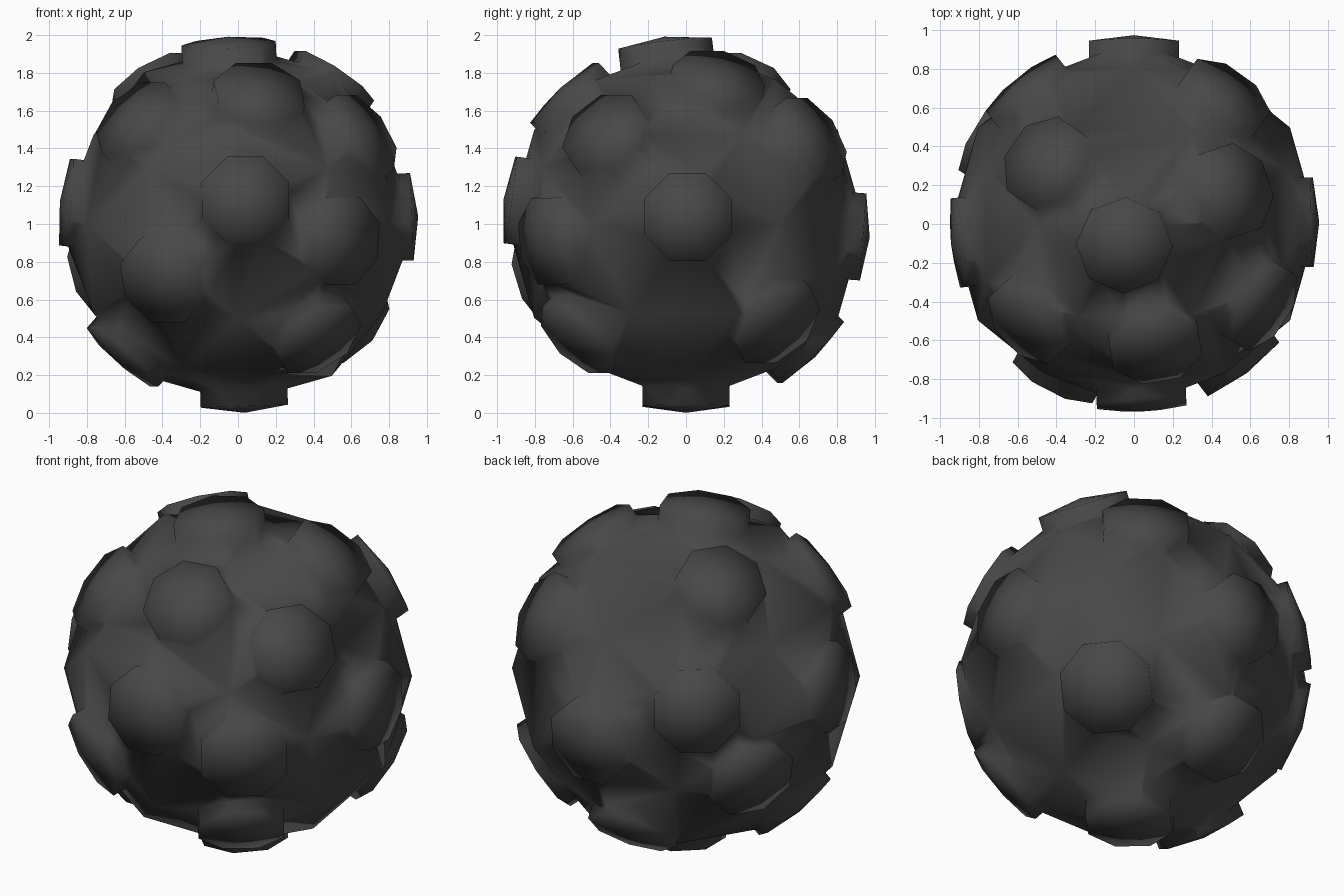
import bpy, bmesh, math
from itertools import product
from mathutils import Vector, Matrix

if "Cube" in bpy.data.objects:
    bpy.data.objects.remove(bpy.data.objects["Cube"])

mat = bpy.data.materials.new("dark grey")
mat.diffuse_color = (0.065, 0.065, 0.065, 1)
mat.use_nodes = True
mat.node_tree.nodes["Principled BSDF"].inputs["Base Color"].default_value = mat.diffuse_color
CENTRE = Vector((0, 0, 1))


def finish(bm, name, collection):
    me = bpy.data.meshes.new(name)
    bm.to_mesh(me)
    bm.free()
    me.materials.append(mat)
    ob = bpy.data.objects.new(name, me)
    collection.objects.link(ob)
    return ob


# Core ball: 80-sided geodesic sphere with a vertex on every axis
def core_ball(radius):
    phi = (1 + math.sqrt(5)) / 2
    points = set()
    for base in ((phi, 1, 0), (1, 0, 0), (phi, phi - 1, 1)):
        for turn in range(3):
            c = base[-turn:] + base[:-turn] if turn else base
            for s in product((1, -1), repeat=3):
                v = Vector([a * b for a, b in zip(c, s)]).normalized()
                points.add(tuple(round(k, 5) + 0.0 for k in v))
    bm = bmesh.new()
    for p in sorted(points):
        bm.verts.new(Vector(p) * radius)
    bmesh.ops.convex_hull(bm, input=bm.verts)
    bmesh.ops.recalc_face_normals(bm, faces=bm.faces)
    bmesh.ops.translate(bm, verts=bm.verts, vec=CENTRE)
    return finish(bm, "studded_ball", bpy.context.collection)


ball = core_ball(0.945)
stud_group = bpy.data.collections.new("studs")
bpy.context.scene.collection.children.link(stud_group)


def stud(name, direction, radius=0.25, lift=0.0, sides=8):
    """Octagonal stud with a shallow domed cap, pointing out from the ball."""
    d = Vector(direction).normalized()
    # studs near the poles stand a little taller than those at the sides
    top = Vector((0.955 * d.x, 0.975 * d.y, 1.0 * d.z)).length + lift
    bm = bmesh.new()
    rings = []
    for r, h in ((radius, top - 0.25), (radius, top - 0.035)):
        rings.append([bm.verts.new((r * math.cos(2 * math.pi * (i + .5) / sides),
                                    r * math.sin(2 * math.pi * (i + .5) / sides), h))
                      for i in range(sides)])
    apex = bm.verts.new((0, 0, top))
    low, high = rings
    for i in range(sides):
        j = (i + 1) % sides
        bm.faces.new((low[i], low[j], high[j], high[i]))
        bm.faces.new((high[i], high[j], apex))
    bm.faces.new(low[::-1])
    rot = d.to_track_quat('Z', 'Y').to_matrix().to_4x4()
    bm.transform(Matrix.Translation(CENTRE) @ rot)
    return finish(bm, name, stud_group)


# Stud directions measured from the ball centre
studs = {
    "top": (-.05, -.11, .95), "bottom": (.035, 0, -1),
    "front": (.04, -.95, .13), "back": (0, .96, -.07),
    "left": (-.94, -.1, .12), "right": (.95, .01, .04),
    "front_low_left": (-.40, -.78, -.30), "front_mid_right": (.55, -.73, -.09),
    "front_high": (.11, -.63, .68), "front_high_left": (-.54, -.5, .55),
    "front_low_right": (.42, -.57, -.60), "low_left": (-.58, -.15, -.67),
    "high_right": (.50, .17, .77), "front_high_right": (.65, -.42, .47),
    "back_high_right": (.48, .67, .46), "back_high_left": (-.46, .32, .77),
    "back_left": (-.57, .71, .19), "back_low_left": (-.76, .46, -.265),
    "back_low_right": (.61, .49, -.54), "back_low": (-.10, .64, -.66),
}
for key, direction in studs.items():
    stud("stud_" + key, direction,
         radius=0.265 if key == "back_low_right" else 0.25,
         lift=0.015 if key == "back_high_right" else 0.0)

# Fuse the studs into the ball so the shading flows over their edges
mod = ball.modifiers.new("fuse", 'BOOLEAN')
mod.operation = 'UNION'
mod.operand_type = 'COLLECTION'
mod.collection = stud_group
mod.solver = 'EXACT'
bpy.context.view_layer.update()
fused = bpy.data.meshes.new_from_object(ball.evaluated_get(bpy.context.evaluated_depsgraph_get()))
ball.modifiers.clear()
ball.data = fused
for ob in list(stud_group.objects):
    bpy.data.objects.remove(ob)
bpy.data.collections.remove(stud_group)

bm = bmesh.new()
bm.from_mesh(fused)
bmesh.ops.triangulate(bm, faces=bm.faces)
for f in bm.faces:
    f.smooth = True
    f.material_index = 0
bm.to_mesh(fused)
bm.free()
fused.materials.clear()
fused.materials.append(mat)
